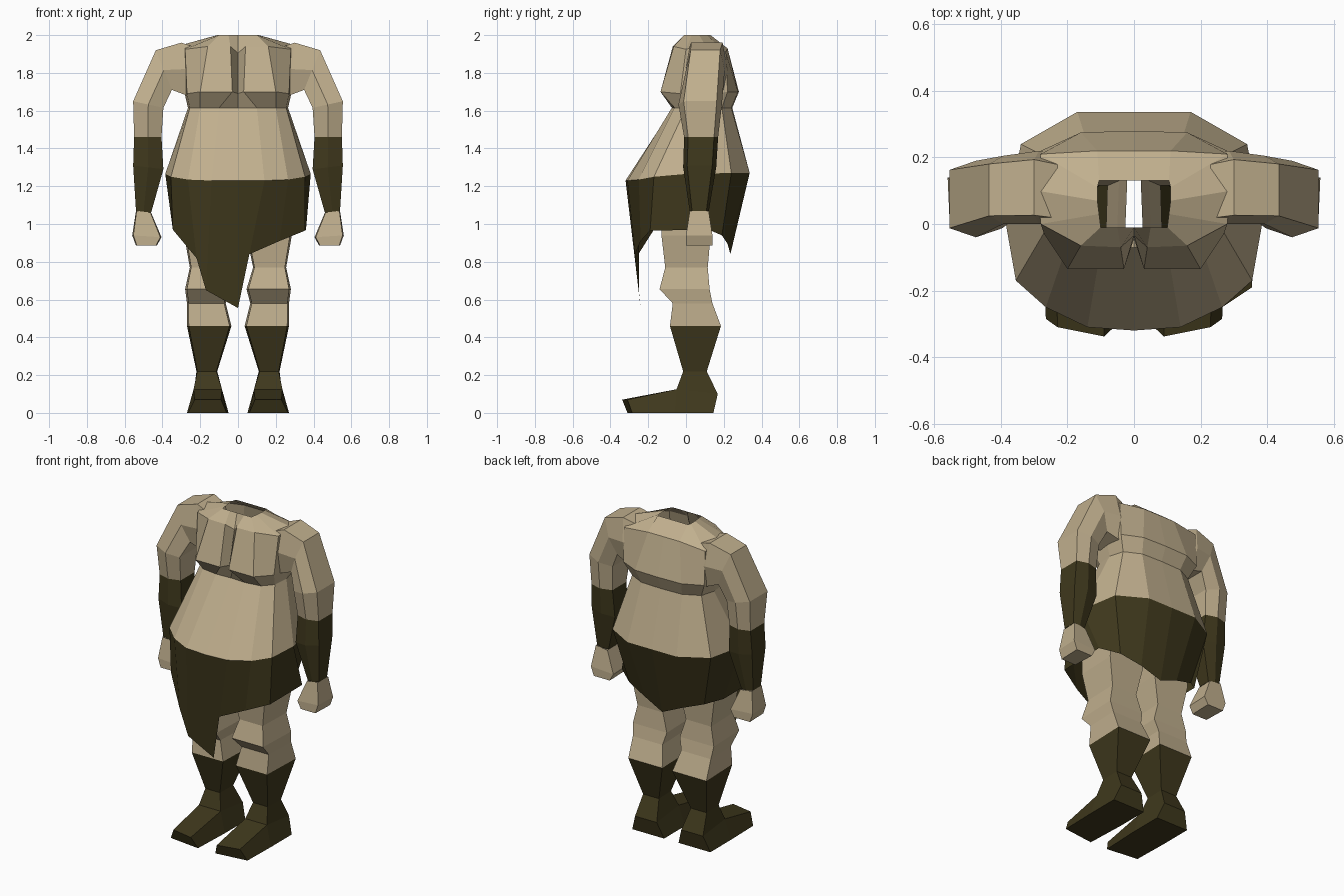
import bpy, bmesh


def material(name, rgb):
    m = bpy.data.materials.new(name)
    m.diffuse_color = (*rgb, 1)
    return m


SKIN = material("skin", (0.53, 0.43, 0.27))
LEATHER = material("leather", (0.05, 0.04, 0.012))
# Cross-sections as (inner to outer, front to back) fractions
ARM = [(0, .12), (.5, 0), (1, .12), (1, .88), (.5, 1), (0, .88)]
BOX = [(.04, 0), (.96, 0), (1, 1), (0, 1)]


def loft(name, rings, mat, closed=True, cap_start=False, cap_end=False, mirror=True):
    """Skin a list of equal-length point rings."""
    bm = bmesh.new()
    vs = [[bm.verts.new(p) for p in r] for r in rings]
    n = len(rings[0])
    for a, b in zip(vs, vs[1:]):
        for i in range(n if closed else n - 1):
            j = (i + 1) % n
            bm.faces.new((a[i], a[j], b[j], b[i]))
    if cap_start:
        bm.faces.new(vs[0])
    if cap_end:
        bm.faces.new(vs[-1])
    bmesh.ops.recalc_face_normals(bm, faces=bm.faces)
    me = bpy.data.meshes.new(name)
    bm.to_mesh(me)
    bm.free()
    me.materials.append(mat)
    ob = bpy.data.objects.new(name, me)
    bpy.context.collection.objects.link(ob)
    if mirror:
        ob.modifiers.new("mirror", 'MIRROR')
    return ob


def limb_ring(x0, z0, x1, z1, y0, y1, section=ARM):
    """Ring between an inner and an outer point, from y0 to y1."""
    return [(x0 + (x1 - x0) * t, y0 + (y1 - y0) * v, z0 + (z1 - z0) * t)
            for t, v in section]


def level(z, x0, x1, y0, y1):
    return limb_ring(x0, z, x1, z, y0, y1, BOX)


# Torso: half rings from front centre to back centre, mirrored
neck = [(0, -.01, 2), (.05, -.01, 2), (.10, -.01, 2), (.105, .03, 2),
        (.11, .07, 2), (.11, .11, 2), (.105, .13, 2), (0, .13, 2)]
collar = [(0, -.035, 1.905), (.04, -.07, 1.94), (.16, -.065, 1.94), (.28, .0, 1.925),
          (.29, .10, 1.95), (.28, .21, 1.91), (.11, .22, 1.93), (0, .22, 1.93)]
chest = [(0, -.045, 1.69), (.03, -.135, 1.70), (.20, -.135, 1.70), (.27, -.03, 1.69),
         (.28, .10, 1.68), (.28, .22, 1.70), (.16, .275, 1.70), (0, .28, 1.70)]
waist = [(x, y, 1.615) for x, y in [(0, -.07), (.1, -.075), (.2, -.06), (.255, 0),
                                    (.265, .1), (.24, .19), (.14, .24), (0, .245)]]
belly = [(0, -.32, 1.23), (.14, -.31, 1.23), (.265, -.25, 1.235), (.355, -.17, 1.25),
         (.385, .0, 1.265), (.34, .24, 1.27), (.17, .337, 1.27), (0, .337, 1.27)]
loft("torso", [neck, collar, chest, waist, belly], SKIN, closed=False)

# Ragged loincloth hanging from the belly line
skirt_top = belly + [(-x, y, z) for x, y, z in belly[-2:0:-1]]
skirt_hem = [(0, -.24, .555), (.06, -.27, .84), (.22, -.24, .91), (.355, -.19, .965),
             (.36, .12, .97), (.26, .19, .94), (.13, .22, .895), (0, .235, .84),
             (-.13, .22, .895), (-.26, .19, .94), (-.345, .12, .97),
             (-.345, -.17, .97), (-.22, -.265, .82), (-.17, -.25, .65)]
loft("loincloth", [skirt_top, skirt_hem], LEATHER, mirror=False)

# Arms, bracers and hands
elbow = limb_ring(.405, 1.46, .55, 1.46, -.01, .17)
wrist = limb_ring(.46, 1.06, .54, 1.07, .02, .12)
loft("upper_arm", [limb_ring(.20, 1.69, .21, 1.93, -.01, .20),
                   limb_ring(.27, 1.68, .30, 1.96, -.0, .22),
                   limb_ring(.35, 1.71, .435, 1.92, .0, .205),
                   limb_ring(.395, 1.615, .555, 1.65, -.04, .19), elbow], SKIN)
loft("bracer", [elbow, limb_ring(.395, 1.29, .555, 1.31, -.015, .16), wrist], LEATHER)
loft("hand", [limb_ring(.46, 1.06, .54, 1.07, .02, .12, BOX),
              limb_ring(.405, .93, .56, .94, 0, .14, BOX),
              limb_ring(.43, .885, .54, .885, 0, .14, BOX)], SKIN, cap_end=True)

# Legs, open at the top under the loincloth
boot_top = level(.46, .035, .27, -.085, .185)
loft("leg", [level(1.12, .02, .29, -.13, .14), level(.94, .045, .285, -.13, .13),
             level(.77, .08, .255, -.11, .115), level(.655, .045, .28, -.14, .125),
             level(.58, .065, .27, -.07, .14), boot_top], SKIN)

# Boots: shaft running into a wedge foot
heel = [(.05, .145, 0), (.27, .145, 0), (.235, .168, .10), (.085, .168, .10)]
instep = [(.05, -.06, 0), (.27, -.06, 0), (.235, -.05, .125), (.085, -.05, .125)]
toe = [(.06, -.31, 0), (.265, -.285, 0), (.23, -.31, .07), (.09, -.338, .07)]
loft("boot_shaft", [boot_top, level(.22, .11, .22, -.015, .11),
                    [instep[3], instep[2], heel[2], heel[3]]], LEATHER)
loft("boot_foot", [heel, instep, toe], LEATHER, cap_start=True, cap_end=True)
